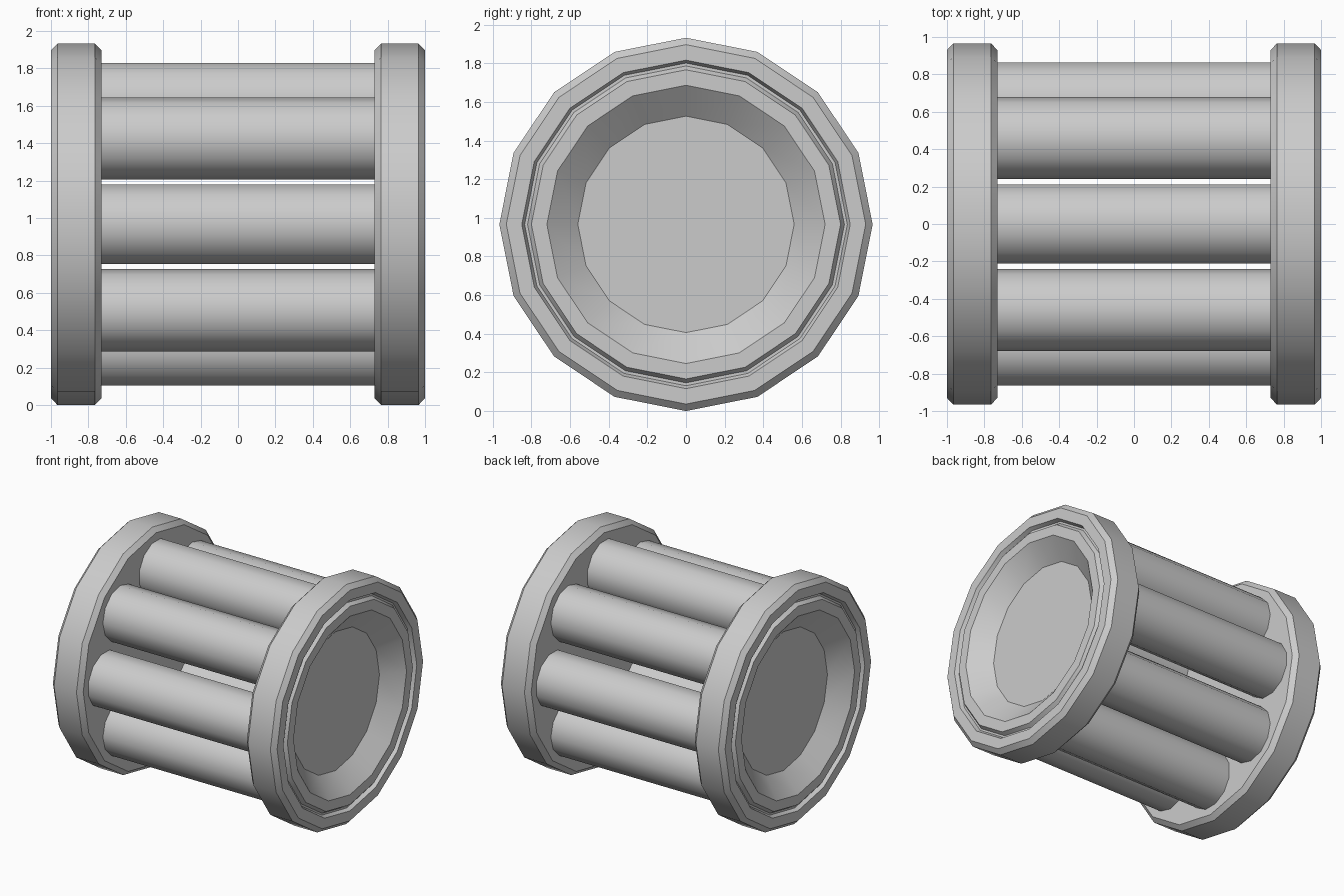
import bpy, bmesh, math
from mathutils import Matrix

cube = bpy.data.objects.get("Cube")
if cube:
    bpy.data.objects.remove(cube, do_unlink=True)

CENTRE = 0.966   # height of the long axis

grey = bpy.data.materials.new("plain_grey")
grey.use_nodes = True
colour = (0.6, 0.6, 0.6, 1)
grey.diffuse_color = colour
grey.node_tree.nodes["Principled BSDF"].inputs["Base Color"].default_value = colour


def lathe(name, profile, sides, phase=0.0, place=Matrix()):
    """Revolve (x, radius) points about the x axis and cap both ends."""
    bm = bmesh.new()
    loops = []
    for x, r in profile:
        angles = [phase + 2 * math.pi * i / sides for i in range(sides)]
        loops.append([bm.verts.new((x, r * math.cos(a), r * math.sin(a))) for a in angles])
    for a, b in zip(loops, loops[1:]):
        for i in range(sides):
            j = (i + 1) % sides
            bm.faces.new((a[i], a[j], b[j], b[i]))
    bm.faces.new(loops[0])
    bm.faces.new(loops[-1])
    bm.transform(place)
    bmesh.ops.recalc_face_normals(bm, faces=bm.faces)
    mesh = bpy.data.meshes.new(name)
    bm.to_mesh(mesh)
    bm.free()
    mesh.materials.append(grey)
    obj = bpy.data.objects.new(name, mesh)
    obj.location.z = CENTRE
    bpy.context.collection.objects.link(obj)
    bpy.ops.object.select_all(action='DESELECT')
    obj.select_set(True)
    bpy.context.view_layer.objects.active = obj
    bpy.ops.object.shade_smooth_by_angle(angle=math.radians(35))
    return obj


# End caps: chamfered disc, narrow groove, dished centre
cap = [(0.73, 0.93), (0.765, 0.966), (0.965, 0.966), (1.0, 0.93),
       (1.0, 0.85), (0.97, 0.835), (0.97, 0.82), (1.0, 0.80),
       (1.0, 0.72), (0.87, 0.56)]
for side, sign in (("left", 1), ("right", -1)):
    lathe(side + "_end_cap", [(sign * x, r) for x, r in cap], 16)

# Eight rods spaced evenly around the axis
for k in range(8):
    place = Matrix.Rotation(k * math.pi / 4, 4, 'X') @ Matrix.Translation((0, 0.65, 0))
    lathe(f"rod_{k + 1}", [(-0.735, 0.22), (0.735, 0.22)], 12, math.pi / 12, place)
